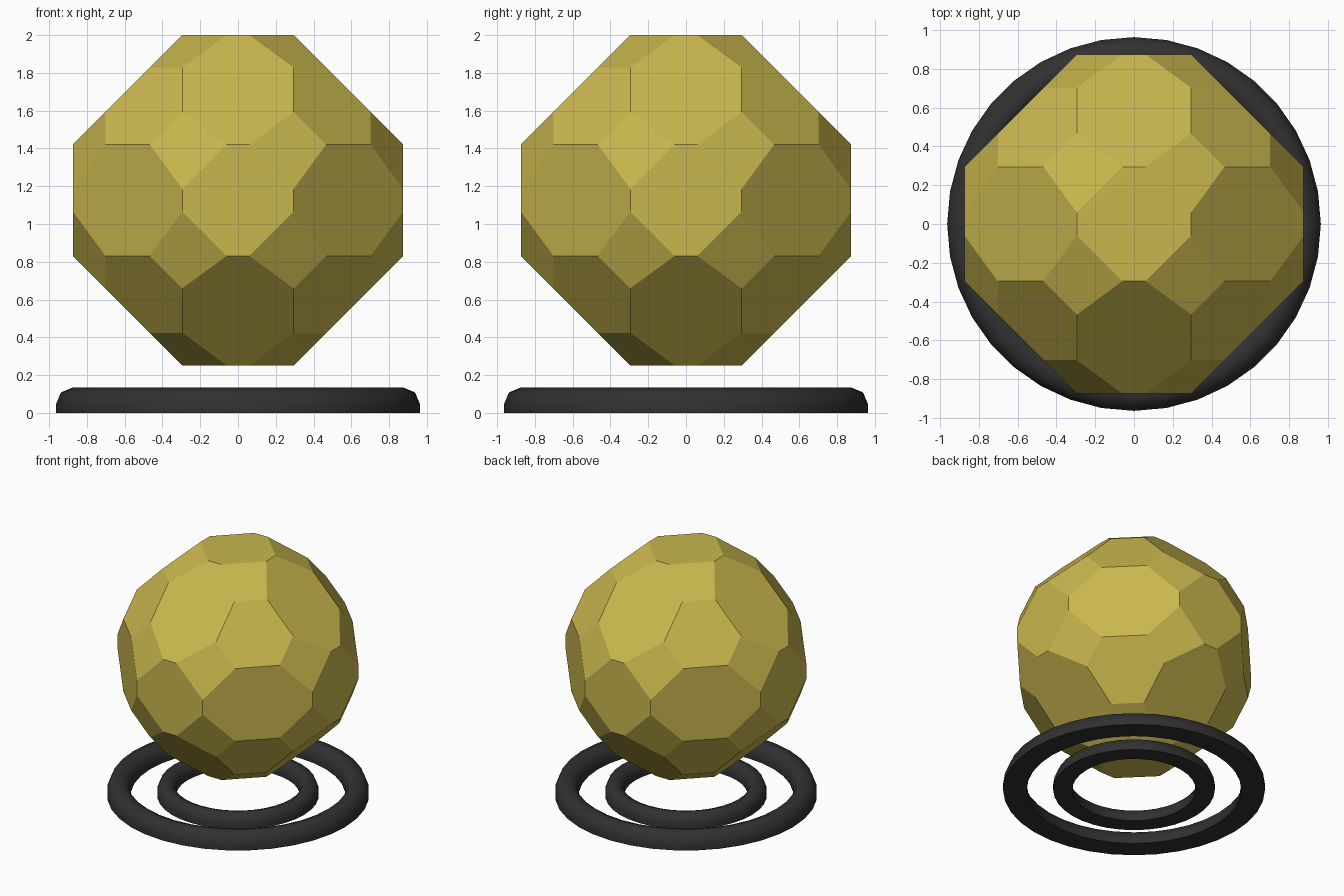
import bpy, bmesh, math
from itertools import permutations, product

cube = bpy.data.objects.get("Cube")
if cube:
    bpy.data.objects.remove(cube, do_unlink=True)


def material(name, color):
    mat = bpy.data.materials.new(name)
    mat.use_nodes = True
    mat.diffuse_color = color
    bsdf = next(n for n in mat.node_tree.nodes if n.type == "BSDF_PRINCIPLED")
    bsdf.inputs["Base Color"].default_value = color
    return mat


def add_object(name, bm, mat):
    bmesh.ops.recalc_face_normals(bm, faces=bm.faces)
    mesh = bpy.data.meshes.new(name)
    bm.to_mesh(mesh)
    bm.free()
    mesh.materials.append(mat)
    obj = bpy.data.objects.new(name, mesh)
    bpy.context.collection.objects.link(obj)
    return obj


gold = material("gold", (0.58, 0.47, 0.075, 1))
black = material("black", (0.03, 0.03, 0.03, 1))

# Faceted ball: hull of two corner types under every axis swap and mirror
half, side, short, low = 0.874, 0.295, 0.06, 0.467
corners = [(short, side, half), (side, low, half + side - low)]
bm = bmesh.new()
for corner in corners:
    for p in permutations(corner):
        for s in product((-1, 1), repeat=3):
            bm.verts.new([a * b for a, b in zip(p, s)])
bmesh.ops.convex_hull(bm, input=bm.verts)
bmesh.ops.dissolve_limit(bm, angle_limit=math.radians(2),
                         verts=bm.verts, edges=bm.edges)
ball = add_object("faceted_ball", bm, gold)
ball.location.z = 2 - half


# Base rings: round-topped, flat-bottomed profile spun around z
def ring(name, radius, tube, wall=0.047, segments=36):
    bm = bmesh.new()
    angles = [i * math.pi / 4 for i in range(5)]
    profile = [(radius + tube, 0)]
    profile += [(radius + tube * math.cos(a), wall + tube * math.sin(a)) for a in angles]
    profile.append((radius - tube, 0))
    loops = []
    for i in range(segments):
        t = math.tau * i / segments
        loops.append([bm.verts.new((r * math.cos(t), r * math.sin(t), z))
                      for r, z in profile])
    n = len(profile)
    for i in range(segments):
        a, b = loops[i], loops[(i + 1) % segments]
        for j in range(n):
            k = (j + 1) % n
            bm.faces.new((a[j], b[j], b[k], a[k]))
    obj = add_object(name, bm, black)
    bpy.ops.object.select_all(action="DESELECT")
    obj.select_set(True)
    bpy.context.view_layer.objects.active = obj
    bpy.ops.object.shade_smooth_by_angle(angle=math.radians(50))


ring("outer_base_ring", 0.876, 0.087)
ring("inner_base_ring", 0.524, 0.07)
